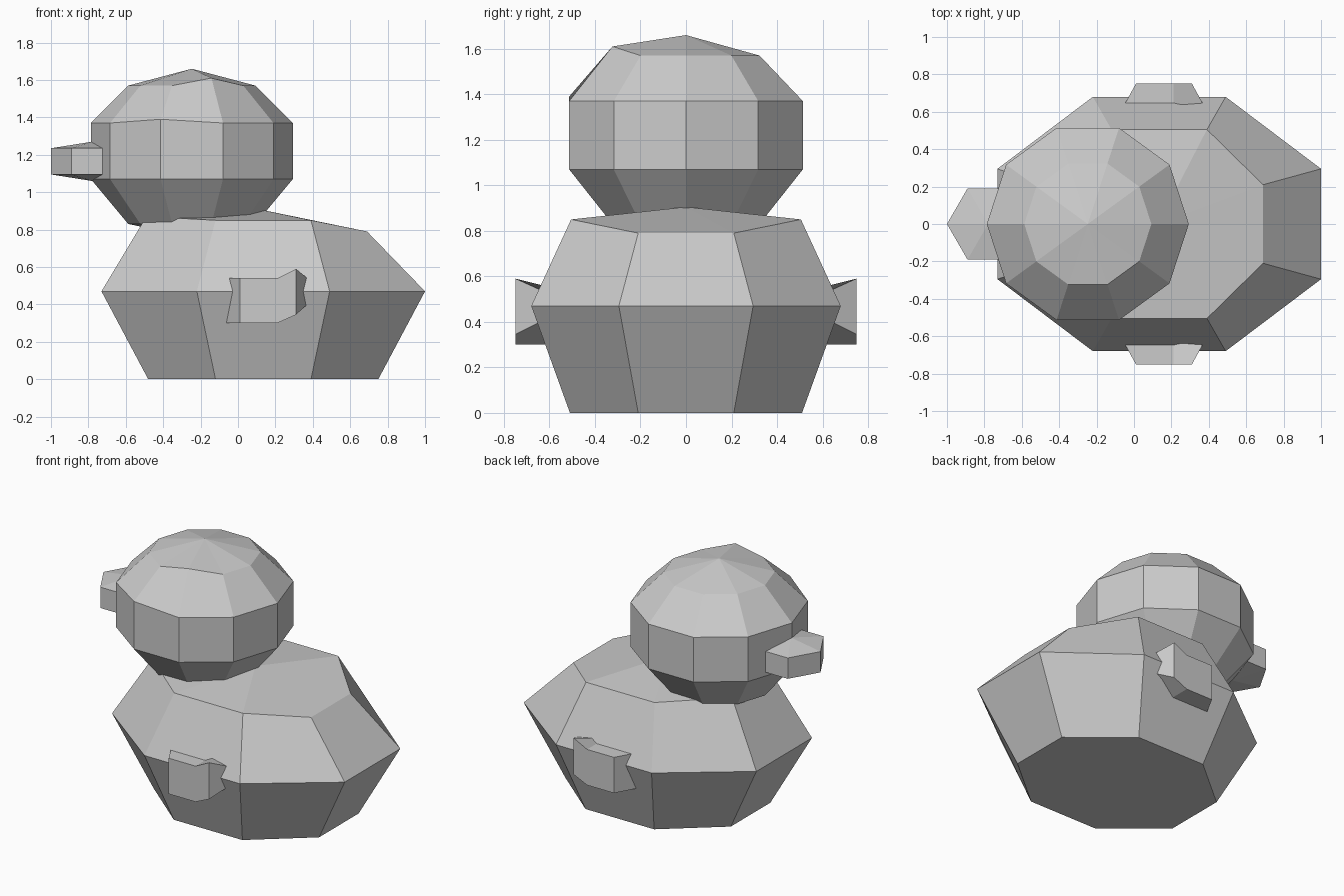
import bpy, bmesh
from math import cos, sin, pi

if "Cube" in bpy.data.objects:
    bpy.data.objects.remove(bpy.data.objects["Cube"])


def loft(name, rings, bottom=None, top=None):
    """Skin equal-sized rings; each end is a fan to a point or a flat cap."""
    bm = bmesh.new()
    vr = [[bm.verts.new(p) for p in r] for r in rings]
    n = len(vr[0])
    for a, b in zip(vr, vr[1:]):
        for i in range(n):
            j = (i + 1) % n
            bm.faces.new((a[i], a[j], b[j], b[i]))
    for ring, tip in ((vr[0], bottom), (vr[-1], top)):
        if tip is None:
            bm.faces.new(ring)
        else:
            t = bm.verts.new(tip)
            for i in range(n):
                bm.faces.new((ring[i], ring[(i + 1) % n], t))
    bmesh.ops.recalc_face_normals(bm, faces=bm.faces)
    me = bpy.data.meshes.new(name)
    bm.to_mesh(me)
    bm.free()
    ob = bpy.data.objects.new(name, me)
    bpy.context.collection.objects.link(ob)
    return ob


def octagon(xs, yw, yn, zs):
    """Ring through four x stations: narrow ends, wide middle."""
    half = list(zip(xs, (yn, yw, yw, yn), zs))
    return [(x, -y, z) for x, y, z in half] + [(x, y, z) for x, y, z in reversed(half)]


def circle(n, r, cx, z):
    return [(cx + r * cos(2 * pi * i / n), r * sin(2 * pi * i / n), z) for i in range(n)]


# Body
loft("body", [
    octagon((-.48, -.12, .39, .75), .51, .21, (0, 0, 0, 0)),
    octagon((-.73, -.22, .49, 1.0), .68, .295, (.47,) * 4),
    octagon((-.49, -.12, .39, .69), .505, .21, (.87, .85, .85, .79)),
], top=(.13, 0, .905))

# Head, with a slightly uneven crown
HX = -.247
head = loft("head", [circle(10, r, HX, z) for r, z in
                     ((.34, .83), (.54, 1.07), (.54, 1.37), (.34, 1.57))],
            bottom=(HX, 0, .76), top=(HX, 0, 1.66))
head.data.vertices[27].co.z = 1.39
head.data.vertices[38].co.z = 1.61

# Beak
loft("beak", [circle(6, .22, -.78, 1.095), circle(6, .22, -.78, 1.235)],
     bottom=(-.78, 0, 1.06), top=(-.78, 0, 1.27))

# Wings
outer = [(.01, .30), (.21, .30), (.31, .345), (.31, .59), (.21, .54), (.01, .54)]
inner = [(-.10, .30), (.21, .30), (.42, .445), (.42, .50), (.21, .54), (-.10, .54)]
for side, s in (("right", -1), ("left", 1)):
    loft("wing_" + side, [[(x, s * .75, z) for x, z in outer],
                          [(x, s * .55, z) for x, z in inner]])
